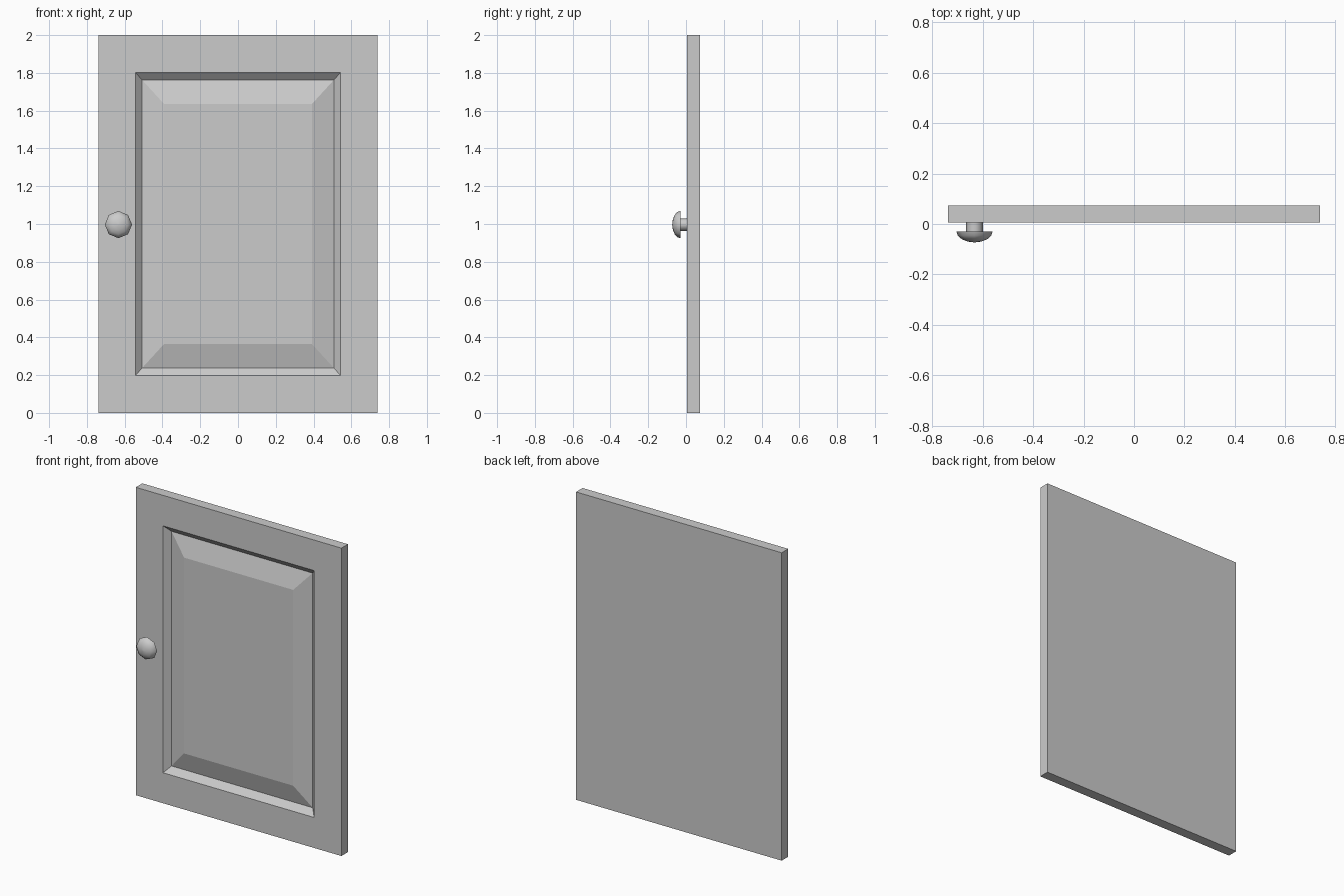
import bpy, bmesh, math

if "Cube" in bpy.data.objects:
    bpy.data.objects.remove(bpy.data.objects["Cube"])

FRONT, BACK = 0.006, 0.073
KNOB_X, KNOB_Z = -0.633, 0.997


def finish(name, bm, smooth=False):
    bmesh.ops.recalc_face_normals(bm, faces=bm.faces)
    mesh = bpy.data.meshes.new(name)
    bm.to_mesh(mesh)
    bm.free()
    obj = bpy.data.objects.new(name, mesh)
    bpy.context.collection.objects.link(obj)
    if smooth:
        bpy.ops.object.select_all(action='DESELECT')
        obj.select_set(True)
        bpy.context.view_layer.objects.active = obj
        bpy.ops.object.shade_smooth_by_angle(angle=math.radians(50))
    return obj


def loft(bm, rings):
    """Bridge successive vertex rings and cap both ends."""
    loops = [[bm.verts.new(p) for p in ring] for ring in rings]
    for a, b in zip(loops, loops[1:]):
        n = len(a)
        for i in range(n):
            bm.faces.new((a[i], a[(i + 1) % n], b[(i + 1) % n], b[i]))
    bm.faces.new(loops[0])
    bm.faces.new(loops[-1])


def rect(half_x, half_z, y):
    return [(sx * half_x, y, 1 + sz * half_z)
            for sx, sz in ((-1, -1), (1, -1), (1, 1), (-1, 1))]


def octagon(radius, y):
    return [(KNOB_X + radius * math.cos(i * math.pi / 4), y,
             KNOB_Z + radius * math.sin(i * math.pi / 4)) for i in range(8)]


# Door: slab, sloped moulding, groove and raised centre field
bm = bmesh.new()
loft(bm, [rect(0.739, 1.0, BACK), rect(0.739, 1.0, FRONT),
          rect(0.543, 0.802, FRONT), rect(0.507, 0.762, FRONT + 0.036),
          rect(0.392, 0.636, FRONT)])
finish("cabinet_door", bm)

# Knob stem
bm = bmesh.new()
loft(bm, [octagon(0.033, FRONT), octagon(0.033, -0.029)])
finish("knob_stem", bm, True)

# Knob head: flat back and domed front
bm = bmesh.new()
angles = [math.radians(a) for a in (0, 22.5, 45, 67.5, 88)]
loft(bm, [octagon(0.072 * math.cos(a), -0.029 - 0.044 * math.sin(a)) for a in angles])
finish("knob_head", bm, True)
